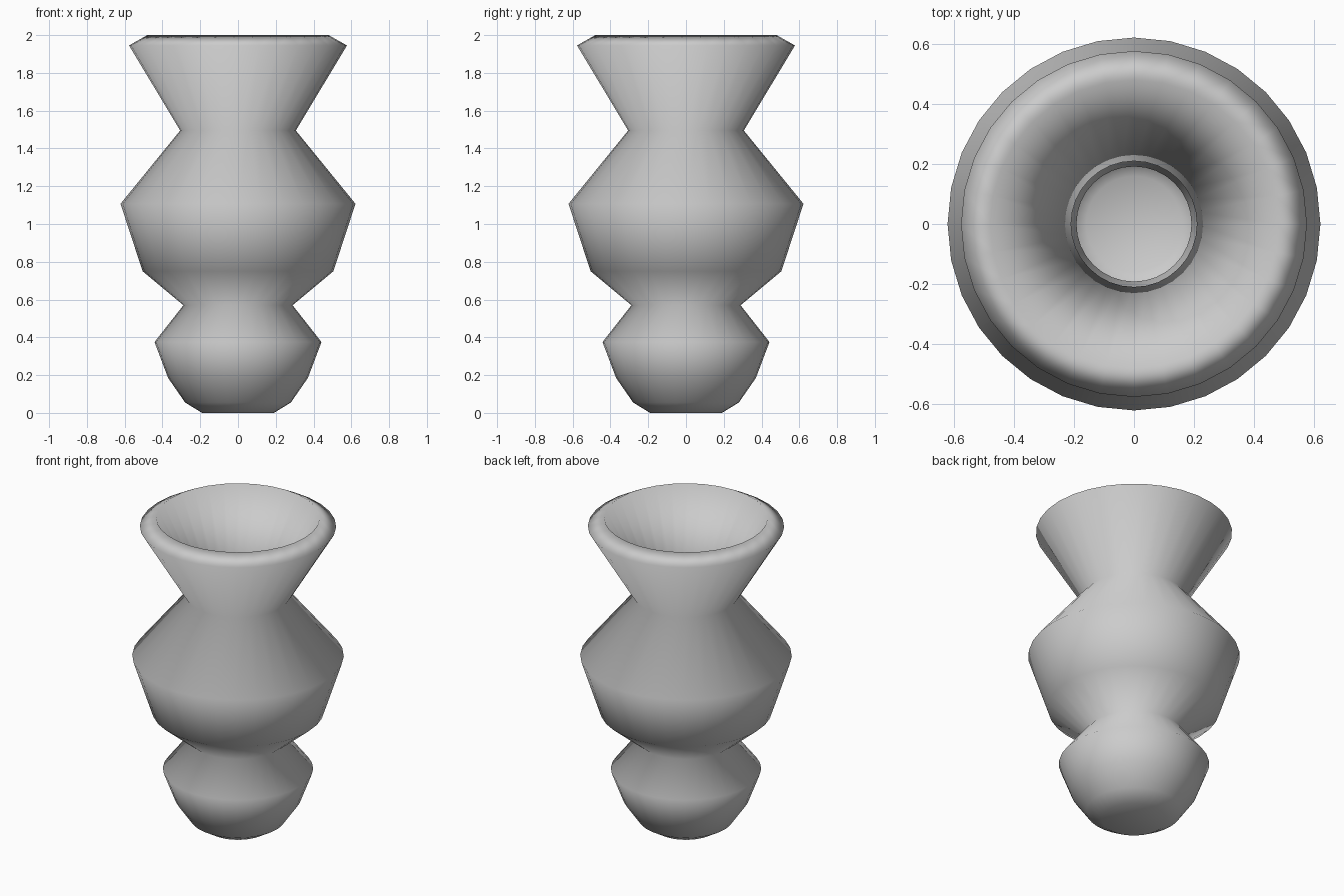
import bpy, bmesh, math

if "Cube" in bpy.data.objects:
    bpy.data.objects.remove(bpy.data.objects["Cube"])

# Half profile (radius, height): outside from base to lip, then inside back down to the floor
outer = [(0, 0), (0.19, 0), (0.28, 0.055), (0.37, 0.185), (0.442, 0.375), (0.289, 0.57),
         (0.505, 0.75), (0.622, 1.107), (0.306, 1.495), (0.577, 1.945)]
inner = [(0.48, 2.0), (0.21, 1.49), (0.512, 1.086), (0.412, 0.812), (0.192, 0.58),
         (0.331, 0.358), (0.273, 0.236), (0.204, 0.135), (0.16, 0.106), (0, 0.106)]

# Lathe the profile around z with 32 sides
bm = bmesh.new()
verts = [bm.verts.new((0, -r, z)) for r, z in outer + inner]
edges = [bm.edges.new(pair) for pair in zip(verts, verts[1:])]
bmesh.ops.spin(bm, geom=verts + edges, cent=(0, 0, 0), axis=(0, 0, 1),
               angle=math.tau, steps=32, use_merge=False)
bmesh.ops.remove_doubles(bm, verts=bm.verts, dist=0.0005)
bmesh.ops.recalc_face_normals(bm, faces=bm.faces)
for f in bm.faces:
    f.smooth = True

mesh = bpy.data.meshes.new("vase")
bm.to_mesh(mesh)
bm.free()
vase = bpy.data.objects.new("vase", mesh)
bpy.context.collection.objects.link(vase)
